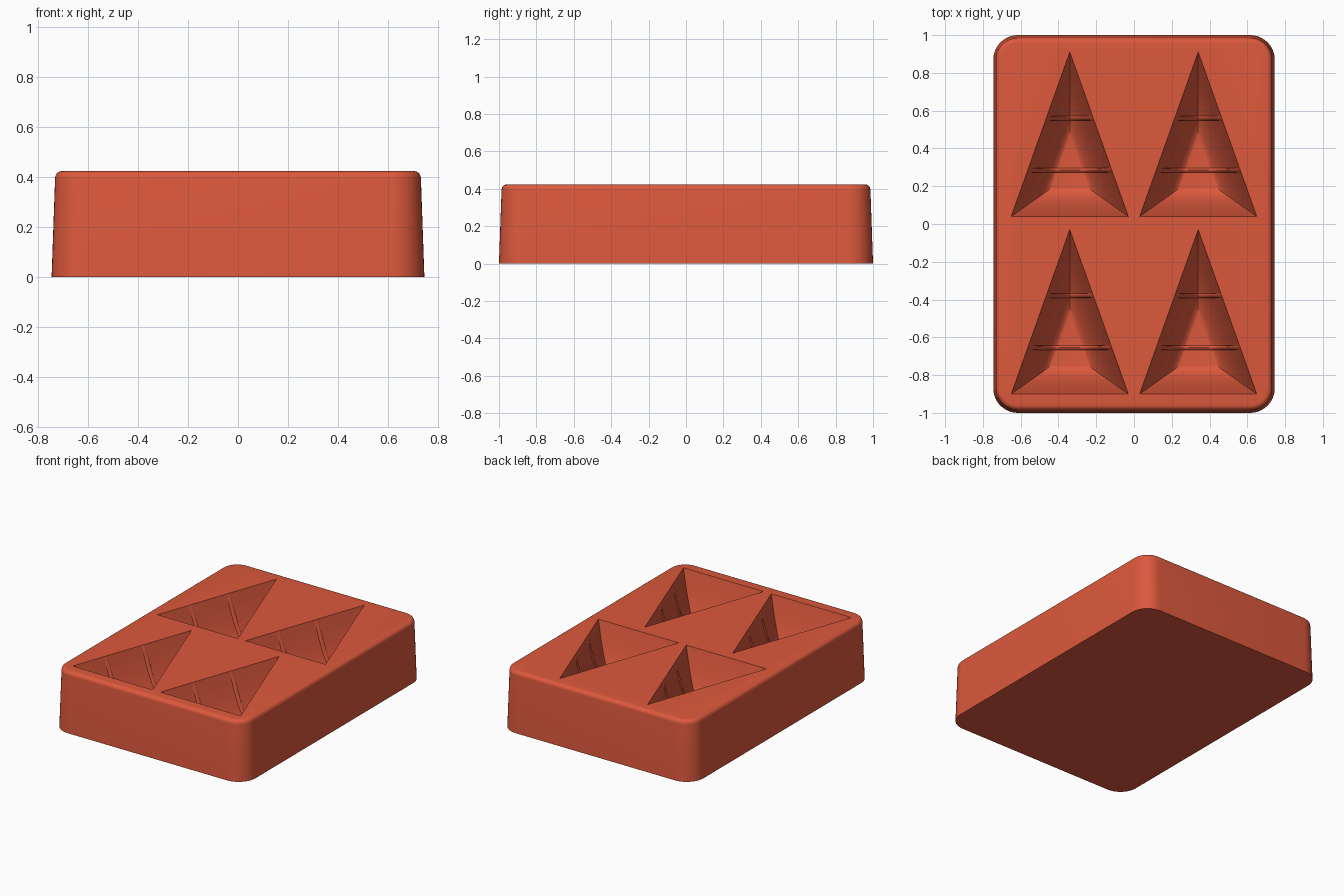
import bpy
import bmesh
from math import cos, sin, pi, atan2, radians

cube = bpy.data.objects.get("Cube")
if cube:
    bpy.data.objects.remove(cube, do_unlink=True)

HEIGHT = 0.423
HALF, LENGTH = 0.31, 0.87          # cavity half width and length
DEPTH, REACH = 0.34, 0.16          # cavity depth and inward run of its walls
SLOPE = atan2(HALF, LENGTH)

red = bpy.data.materials.new("brick_red")
red.use_nodes = True
colour = (0.72, 0.1, 0.046, 1)
red.diffuse_color = colour
red.node_tree.nodes["Principled BSDF"].inputs["Base Color"].default_value = colour


def finish(bm, name):
    bmesh.ops.recalc_face_normals(bm, faces=bm.faces)
    mesh = bpy.data.meshes.new(name)
    bm.to_mesh(mesh)
    bm.free()
    mesh.materials.append(red)
    obj = bpy.data.objects.new(name, mesh)
    bpy.context.collection.objects.link(obj)
    return obj


def loft(bm, rings):
    """Close a stack of equal rings into a solid."""
    loops = [[bm.verts.new(p) for p in ring] for ring in rings]
    n = len(loops[0])
    for a, b in zip(loops, loops[1:]):
        for i in range(n):
            j = (i + 1) % n
            bm.faces.new((a[i], a[j], b[j], b[i]))
    bm.faces.new(loops[0])
    bm.faces.new(loops[-1])


def smooth(obj):
    bpy.ops.object.select_all(action='DESELECT')
    obj.select_set(True)
    bpy.context.view_layer.objects.active = obj
    bpy.ops.object.shade_smooth_by_angle(angle=radians(32))


def rounded_rect(inset, z, radius=0.13, steps=10):
    ring = []
    for q, (sx, sy) in enumerate(((1, 1), (-1, 1), (-1, -1), (1, -1))):
        for k in range(steps + 1):
            a = (q + k / steps) * pi / 2
            r = radius - inset
            ring.append((sx * (0.745 - radius) + r * cos(a),
                         sy * (1 - radius) + r * sin(a), z))
    return ring


def drop(w):
    """Cavity depth at distance w from the rim: steep wall, rounded floor."""
    return DEPTH * (1 - (1 - min(w / REACH, 1)) ** 2.1)


def triangle(cx, base, w, z):
    y0 = base + w
    tip = base + LENGTH - w / sin(SLOPE)
    half = (tip - y0) * HALF / LENGTH
    return [(cx - half, y0, z), (cx + half, y0, z), (cx, tip, z)]


# Tapered block with rounded corners and a filleted top rim
bm = bmesh.new()
fillet = 0.028
levels = [(0, 0), (0.014, HEIGHT - fillet)]
for k in range(1, 7):
    a = k / 6 * pi / 2
    levels.append((0.014 + fillet * (1 - cos(a)), HEIGHT - fillet + fillet * sin(a)))
loft(bm, [rounded_rect(i, z) for i, z in levels])
block = finish(bm, "mould_block")

# Four wedge cavities cut from the top
places = [(x, y) for x in (-0.34, 0.34) for y in (0.04, -0.90)]
bm = bmesh.new()
for cx, base in places:
    rings = [triangle(cx, base, 0, HEIGHT + 0.05)]
    for k in range(15):
        w = REACH * k / 14
        rings.append(triangle(cx, base, w, HEIGHT - drop(w)))
    loft(bm, rings)
cutter = finish(bm, "cavity_cutter")
cutter.hide_render = True

cut = block.modifiers.new("cavities", 'BOOLEAN')
cut.operation = 'DIFFERENCE'
cut.solver = 'EXACT'
cut.object = cutter
bpy.context.view_layer.objects.active = block
bpy.ops.object.select_all(action='DESELECT')
block.select_set(True)
bpy.ops.object.modifier_apply(modifier=cut.name)
bpy.data.objects.remove(cutter, do_unlink=True)
smooth(block)


# Thin raised ribs following the cavity walls and floor
def rib_row(cx, base, y, lift, steps=14):
    half = (base + LENGTH - y) * HALF / LENGTH
    limit = min(REACH, half * cos(SLOPE))
    left = []
    for k in range(steps + 1):
        w = limit * k / steps
        t = k / steps
        x = half - w / cos(SLOPE)
        x = max(x - lift * (1 - t) * min(1, 4 * t), 0)
        left.append((x, HEIGHT - drop(w) + lift * t))
    row = [(cx - x, y, z) for x, z in left]
    return row + [(cx + x, y, z) for x, z in reversed(left)]


bm = bmesh.new()
for cx, base in places:
    for offset in (0.245, 0.52):
        rows = []
        for k in range(7):
            a = pi * k / 6
            y = base + offset - 0.013 * cos(a)
            rows.append([bm.verts.new(p) for p in
                         rib_row(cx, base, y, 0.015 * sin(a) - 0.001)])
        for a, b in zip(rows, rows[1:]):
            for i in range(len(a) - 1):
                bm.faces.new((a[i], a[i + 1], b[i + 1], b[i]))
bmesh.ops.remove_doubles(bm, verts=bm.verts, dist=0.0001)
bmesh.ops.recalc_face_normals(bm, faces=bm.faces)
if sum(f.normal.z for f in bm.faces) < 0:
    bmesh.ops.reverse_faces(bm, faces=bm.faces)
mesh = bpy.data.meshes.new("cavity_ribs")
bm.to_mesh(mesh)
bm.free()
mesh.materials.append(red)
ribs = bpy.data.objects.new("cavity_ribs", mesh)
bpy.context.collection.objects.link(ribs)
smooth(ribs)
